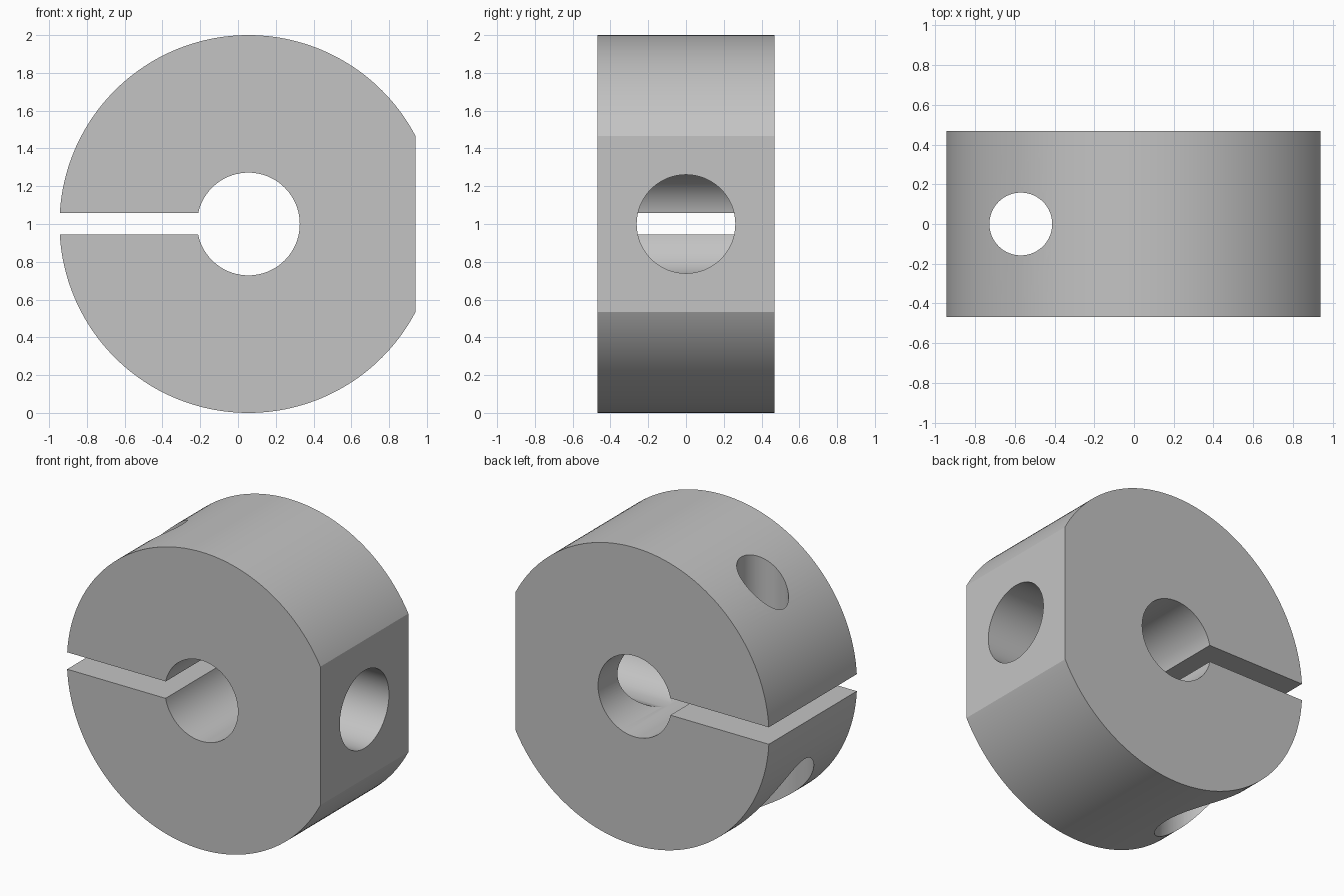
import bpy
import math

if "Cube" in bpy.data.objects:
    bpy.data.objects.remove(bpy.data.objects["Cube"], do_unlink=True)

AXIS_X = 0.055   # x of the collar axis
DEPTH = 0.935    # front to back
FLAT_X = 0.94    # position of the flat side
SCREW_X = -0.57  # x of the clamping screw hole

steel = bpy.data.materials.new("plain_grey")
steel.use_nodes = True
grey = (0.55, 0.55, 0.55, 1)
steel.diffuse_color = grey
steel.node_tree.nodes["Principled BSDF"].inputs["Base Color"].default_value = grey


def cylinder(name, radius, length, location, rotation=(0, 0, 0), sides=96):
    bpy.ops.mesh.primitive_cylinder_add(vertices=sides, radius=radius, depth=length,
                                        location=location, rotation=rotation)
    obj = bpy.context.object
    obj.name = name
    return obj


def box(name, size, location):
    bpy.ops.mesh.primitive_cube_add(size=1, location=location)
    obj = bpy.context.object
    obj.name = name
    obj.scale = size
    return obj


def cut(target, cutter):
    cutter.hide_render = True
    mod = target.modifiers.new(cutter.name, "BOOLEAN")
    mod.operation = "DIFFERENCE"
    mod.solver = "EXACT"
    mod.object = cutter
    bpy.ops.object.select_all(action="DESELECT")
    target.select_set(True)
    bpy.context.view_layer.objects.active = target
    bpy.ops.object.modifier_apply(modifier=mod.name)
    bpy.data.objects.remove(cutter, do_unlink=True)


along_y = (math.pi / 2, 0, 0)
along_x = (0, math.pi / 2, 0)

# Round collar body
collar = cylinder("clamp_collar", 1, DEPTH, (AXIS_X, 0, 1), along_y, 192)
collar.data.materials.append(steel)

# Flat side
cut(collar, box("flat_cutter", (1, 2, 3), (FLAT_X + 0.5, 0, 1)))
# Shaft bore
cut(collar, cylinder("bore_cutter", 0.272, 2, (AXIS_X, 0, 1), along_y))
# Clamping slot from the bore to the rim
cut(collar, box("slot_cutter", (1.2, 2, 0.114), (AXIS_X - 0.6, 0, 1.002)))
# Side hole from the flat into the bore
cut(collar, cylinder("side_hole_cutter", 0.261, 1.1, (AXIS_X + 0.55, 0, 1), along_x))
# Screw hole, with a wide counterbore from below for the head
cut(collar, cylinder("screw_hole_cutter", 0.158, 3, (SCREW_X, 0, 1)))
cut(collar, cylinder("counterbore_cutter", 0.312, 1, (SCREW_X, 0, 0.17)))

bpy.ops.object.select_all(action="DESELECT")
collar.select_set(True)
bpy.context.view_layer.objects.active = collar
bpy.ops.object.shade_smooth_by_angle(angle=math.radians(20))
